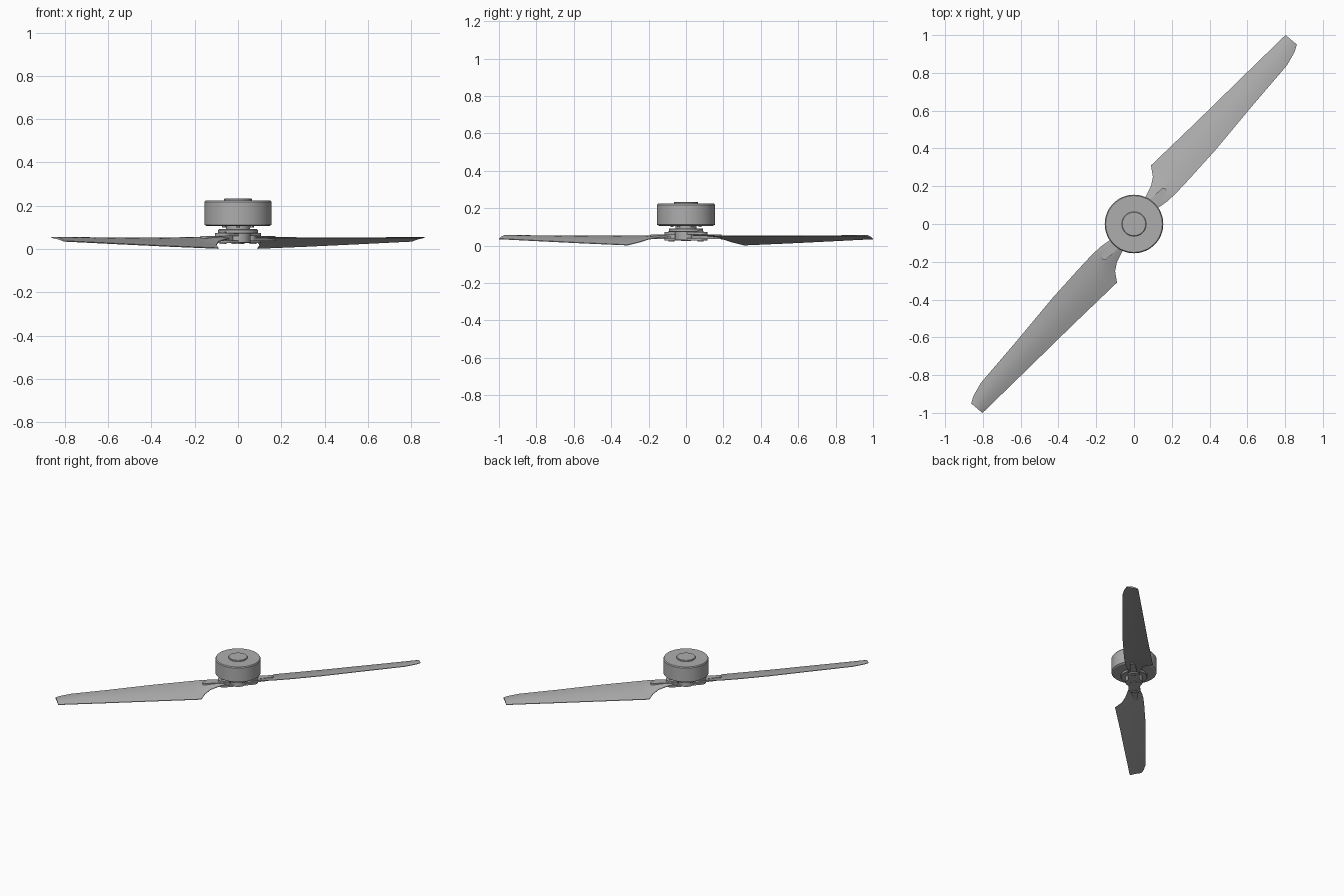
import bpy, bmesh, math
from mathutils import Vector, Matrix

cube = bpy.data.objects.get("Cube")
if cube:
    bpy.data.objects.remove(cube, do_unlink=True)

grey = bpy.data.materials.new("plain grey")
grey.use_nodes = True
COLOUR = (0.42, 0.42, 0.42, 1)
grey.diffuse_color = COLOUR
grey.node_tree.nodes["Principled BSDF"].inputs["Base Color"].default_value = COLOUR

ARM = math.radians(48)  # direction of the blade arm seen from above


def finish(name, bm, angle=30):
    bmesh.ops.recalc_face_normals(bm, faces=bm.faces)
    mesh = bpy.data.meshes.new(name)
    bm.to_mesh(mesh)
    bm.free()
    mesh.materials.append(grey)
    obj = bpy.data.objects.new(name, mesh)
    bpy.context.collection.objects.link(obj)
    bpy.ops.object.select_all(action='DESELECT')
    obj.select_set(True)
    bpy.context.view_layer.objects.active = obj
    bpy.ops.object.shade_smooth_by_angle(angle=math.radians(angle))
    return obj


def loft(name, rings, angle=30):
    """Skin closed rings of points and cap both ends."""
    bm = bmesh.new()
    rows = [[bm.verts.new(p) for p in ring] for ring in rings]
    n = len(rows[0])
    for a, b in zip(rows, rows[1:]):
        for i in range(n):
            j = (i + 1) % n
            bm.faces.new((a[i], a[j], b[j], b[i]))
    bm.faces.new(rows[0])
    bm.faces.new(rows[-1])
    return finish(name, bm, angle)


def turned(name, profile, centre=(0, 0), sides=64):
    """Round part from (radius, height) steps."""
    rings = [[(centre[0] + r * math.cos(math.tau * i / sides),
               centre[1] + r * math.sin(math.tau * i / sides), z)
              for i in range(sides)] for r, z in profile]
    return loft(name, rings)


def slot_plate(name, start, end, r0, r1, z0, z1, spin=0):
    """Plate with rounded ends, lying along the arm."""
    flat = []
    for i in range(13):
        t = -math.pi / 2 + math.pi * i / 12
        flat.append((end - r1 + r1 * math.cos(t), r1 * math.sin(t)))
    for i in range(13):
        t = math.pi / 2 + math.pi * i / 12
        flat.append((start + r0 + r0 * math.cos(t), r0 * math.sin(t)))
    turn = Matrix.Rotation(ARM + spin, 3, 'Z')
    return loft(name, [[turn @ Vector((x, y, z)) for x, y in flat] for z in (z0, z1)])


def blade(name, spin):
    # low edge point, then high edge point, from root to tip
    stations = [
        ((.035, .085, .046), (.085, .035, .054)),
        ((.06, .14, .044), (.12, .08, .054)),
        ((.09, .20, .034), (.17, .115, .054)),
        ((.10, .25, .018), (.22, .16, .053)),
        ((.09, .31, .003), (.29, .235, .052)),
        ((.33, .54, .013), (.43, .39, .052)),
        ((.56, .765, .024), (.63, .63, .052)),
        ((.74, .94, .033), (.81, .84, .053)),
        ((.78, .98, .035), (.85, .91, .053)),
        ((.803, 1.0, .036), (.862, .95, .053)),
    ]
    turn = Matrix.Rotation(spin, 3, 'Z')
    steps = 10
    rings = []
    for low, high in stations:
        low, high = Vector(low), Vector(high)
        upper, lower = [], []
        for i in range(steps + 1):
            t = i / steps
            p = low.lerp(high, t)
            p.z += 0.005 * math.sin(math.pi * t)
            half = 0.002 + 0.003 * math.sin(math.pi * t)
            upper.append(turn @ (p + Vector((0, 0, half))))
            lower.append(turn @ (p - Vector((0, 0, half))))
        rings.append(upper + lower[::-1])
    return loft(name, rings, 40)


# Motor can with its raised cap
turned("motor_can", [(.145, .106), (.155, .112), (.155, .217), (.15, .224)])
turned("motor_cap", [(.065, .22), (.065, .23), (.062, .233)])

# Shaft collar and hub under the motor
turned("shaft_collar", [(.055, .09), (.055, .11)])
turned("hub_flange", [(.088, .072), (.092, .075), (.092, .088), (.088, .092)])
turned("hub_core", [(.058, .03), (.058, .075)])
turned("hub_nut", [(.03, .024), (.03, .032)], sides=6)

# Clamp plates above and below the blade roots
slot_plate("upper_clamp", -.14, .14, .04, .04, .06, .074)
slot_plate("lower_clamp", -.14, .14, .04, .04, .027, .04)

# Both blades with root tabs and clamp bolts
for side, spin in (("left", 0), ("right", math.pi)):
    blade(side + "_blade", spin)
    slot_plate(side + "_root_tab", .05, .25, .03, .017, .036, .06, spin)
    spot = (.105 * math.cos(ARM + spin), .105 * math.sin(ARM + spin))
    turned(side + "_clamp_bolt", [(.016, .023), (.016, .078)], spot, 16)

# Small mounting screws in the motor base
for i in range(6):
    a = math.tau * i / 6 + .5
    turned("base_screw_%d" % (i + 1), [(.008, .1), (.008, .11)],
           (.075 * math.cos(a), .075 * math.sin(a)), 12)
